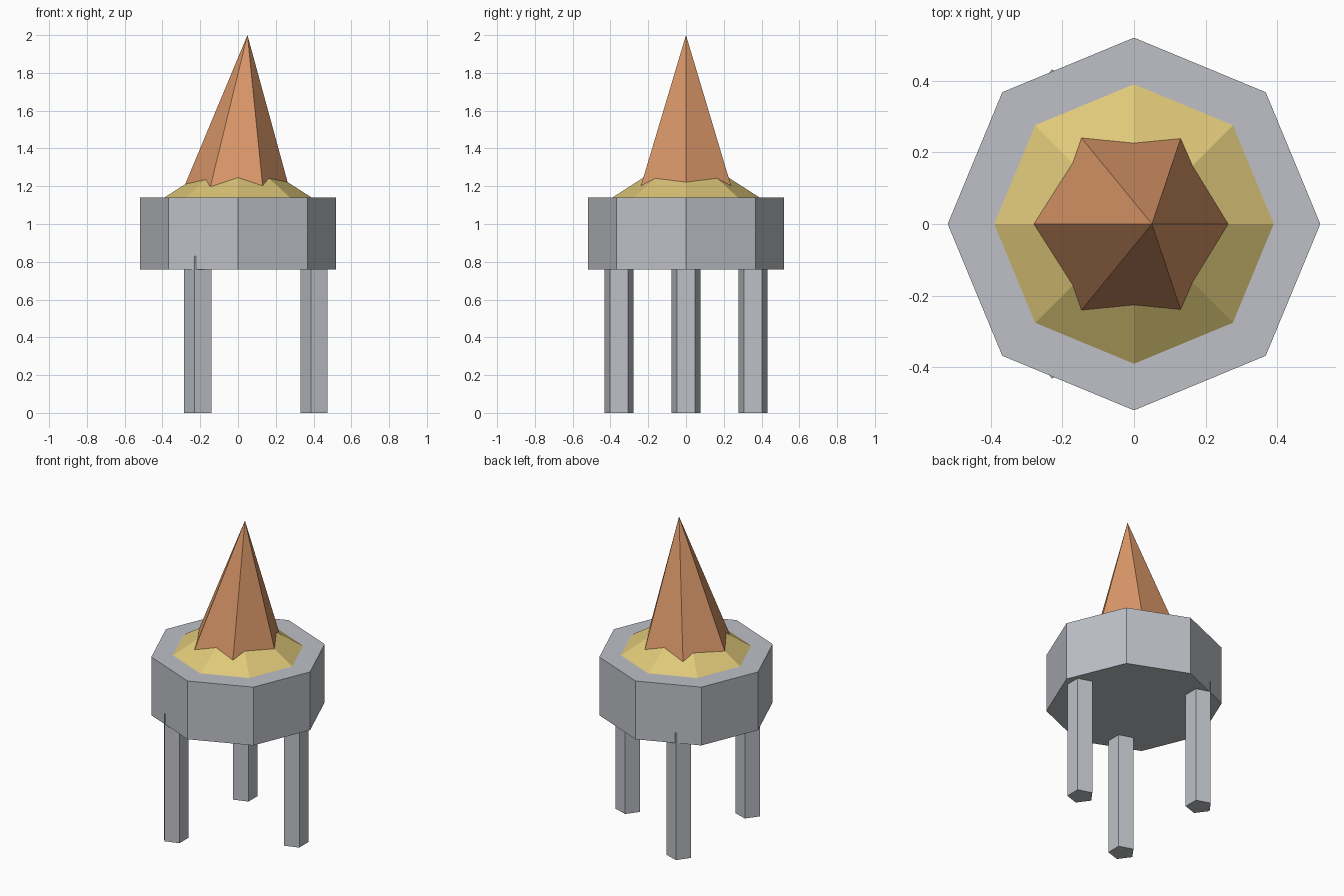
import bpy
import bmesh
from math import radians, cos, sin, tau
from mathutils import Vector

cube = bpy.data.objects.get("Cube")
if cube:
    bpy.data.objects.remove(cube, do_unlink=True)


def make_material(name, rgb):
    mat = bpy.data.materials.new(name)
    mat.use_nodes = True
    mat.diffuse_color = (*rgb, 1)
    mat.node_tree.nodes["Principled BSDF"].inputs["Base Color"].default_value = (*rgb, 1)
    return mat


grey = make_material("stone grey", (0.51, 0.53, 0.57))
yellow = make_material("sand yellow", (0.74, 0.58, 0.19))
orange = make_material("copper orange", (0.70, 0.31, 0.14))


def build(name, mat, sides, radius, centre, z0, z1, angle=0, apex=None):
    """Flat-sided prism, or a pyramid when an apex position is given."""
    bm = bmesh.new()

    def ring(z):
        return [bm.verts.new((centre[0] + radius * cos(angle + tau * i / sides),
                              centre[1] + radius * sin(angle + tau * i / sides), z))
                for i in range(sides)]

    low = ring(z0)
    bm.faces.new(low[::-1])
    if apex is not None:
        tip = bm.verts.new((*apex, z1))
        for i in range(sides):
            bm.faces.new((low[i], low[(i + 1) % sides], tip))
    else:
        high = ring(z1)
        bm.faces.new(high)
        for i in range(sides):
            j = (i + 1) % sides
            bm.faces.new((low[i], low[j], high[j], high[i]))
    bmesh.ops.recalc_face_normals(bm, faces=bm.faces)
    mesh = bpy.data.meshes.new(name)
    bm.to_mesh(mesh)
    bm.free()
    mesh.materials.append(mat)
    obj = bpy.data.objects.new(name, mesh)
    bpy.context.collection.objects.link(obj)
    return obj


# Eight-sided drum body
build("drum_body", grey, 8, 0.52, (0, 0), 0.76, 1.14)

# Low mound on the drum
build("mound", yellow, 8, 0.39, (0, 0), 1.14, 1.39, apex=(0, 0))

# Leaning six-sided spire
build("spire", orange, 6, 0.297, (-0.012, 0), 1.14, 2.0, apex=(0.05, 0))

# Three five-sided legs, their tops sunk into the drum
for i, side in enumerate(("left", "back_right", "front_right")):
    spot = Vector((0.41 * cos(tau * i / 3), 0.41 * sin(tau * i / 3)))
    build(side + "_leg", grey, 5, 0.08, spot, 0, 0.83, angle=radians(180))
